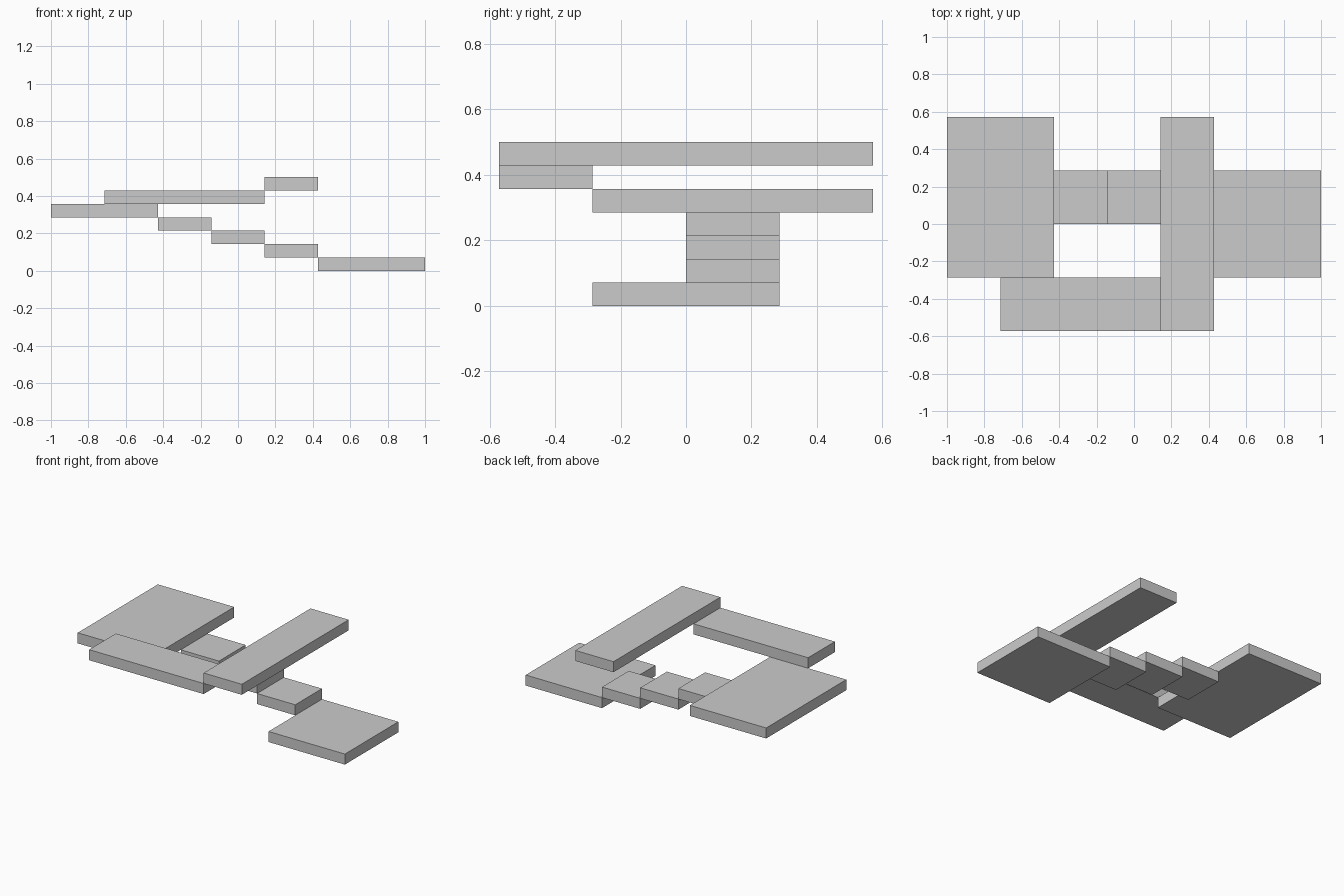
import bpy

if "Cube" in bpy.data.objects:
    bpy.data.objects.remove(bpy.data.objects["Cube"])

U = 1 / 7    # plan grid unit
T = 1 / 14   # slab thickness, each slab sits one level above the previous


def slab(name, x0, x1, y0, y1, level):
    """Box spanning plan grid coordinates at a given level."""
    bpy.ops.mesh.primitive_cube_add(
        size=1, location=((x0 + x1) * U / 2, (y0 + y1) * U / 2, (level + 0.5) * T))
    ob = bpy.context.object
    ob.name = name
    ob.scale = ((x1 - x0) * U, (y1 - y0) * U, T)
    bpy.ops.object.transform_apply(location=False, rotation=False, scale=True)
    return ob


# Lower landing
slab("lower_landing", 3, 7, -2, 2, 0)

# Three steps climbing towards -x
for i in range(3):
    slab(f"step_{i + 1}", 1 - 2 * i, 3 - 2 * i, 0, 2, i + 1)

# Upper landing, front walkway and top bridge
slab("upper_landing", -7, -3, -2, 4, 4)
slab("front_walkway", -5, 1, -4, -2, 5)
slab("top_bridge", 1, 3, -4, 4, 6)
